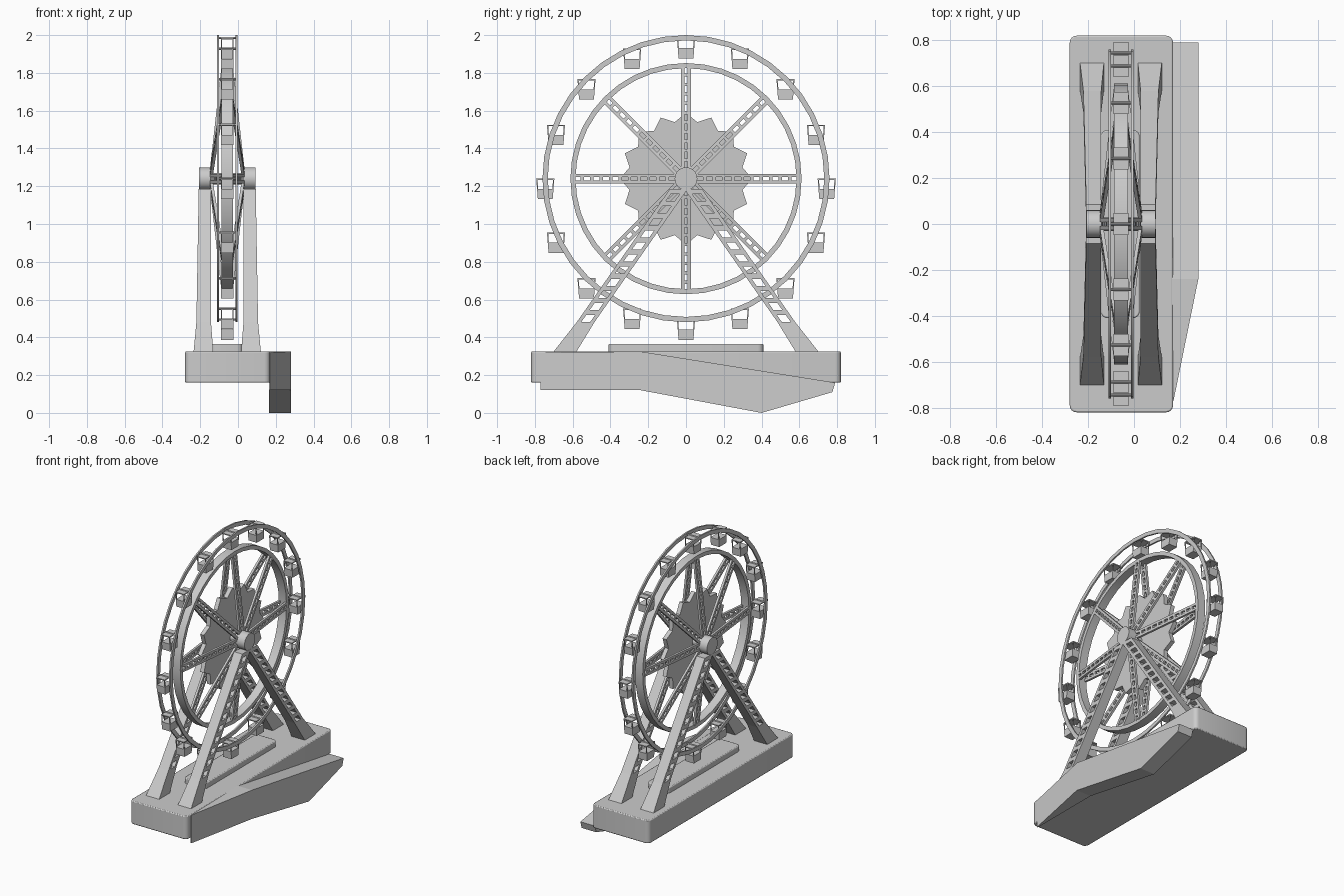
import bpy, bmesh, math
from mathutils import Vector

if "Cube" in bpy.data.objects:
    bpy.data.objects.remove(bpy.data.objects["Cube"])

CX, CZ = -0.057, 1.24      # wheel centre


def finish(bm, name, smooth=False):
    bmesh.ops.recalc_face_normals(bm, faces=bm.faces[:])
    me = bpy.data.meshes.new(name)
    bm.to_mesh(me)
    bm.free()
    ob = bpy.data.objects.new(name, me)
    bpy.context.collection.objects.link(ob)
    if smooth:
        bpy.context.view_layer.objects.active = ob
        ob.select_set(True)
        bpy.ops.object.shade_smooth_by_angle(angle=math.radians(30))
        ob.select_set(False)
    return ob


def loft(bm, a, b):
    """Closed solid between two matching outlines."""
    va, vb = [bm.verts.new(p) for p in a], [bm.verts.new(p) for p in b]
    n = len(a)
    bm.faces.new(va)
    bm.faces.new(vb[::-1])
    for i in range(n):
        j = (i + 1) % n
        bm.faces.new((va[i], vb[i], vb[j], va[j]))


def block(bm, P, t0, t1, s0, s1):
    """Six-sided piece of a beam; P maps (along, across, thickness) to space."""
    corners = ((s0, -1), (s1, -1), (s1, 1), (s0, 1))
    loft(bm, [P(t0, s, k) for s, k in corners], [P(t1, s, k) for s, k in corners])


def ladder(bm, P, t0, t1, rungs, inner, fill):
    for s in (-1, 1):
        block(bm, P, t0, t1, s, s * inner)
    step = (t1 - t0) / rungs
    for i in range(rungs):
        block(bm, P, t0 + i * step, t0 + (i + fill) * step, -inner, inner)


def cylinder(bm, x0, x1, y, z, r, n):
    ring = [(y + r * math.cos(2 * math.pi * i / n), z + r * math.sin(2 * math.pi * i / n))
            for i in range(n)]
    loft(bm, [(x0, *p) for p in ring], [(x1, *p) for p in ring])


def rim(bm, x0, x1, r0, r1, n):
    rows = []
    for i in range(n):
        c, s = math.cos(2 * math.pi * i / n), math.sin(2 * math.pi * i / n)
        rows.append([bm.verts.new((x, r * c, CZ + r * s))
                     for x, r in ((x0, r0), (x1, r0), (x1, r1), (x0, r1))])
    for i in range(n):
        a, b = rows[i], rows[(i + 1) % n]
        for j in range(4):
            k = (j + 1) % 4
            bm.faces.new((a[j], a[k], b[k], b[j]))


def rounded_slab(name, x0, x1, y0, y1, z0, z1, r):
    pts = []
    for cx, cy, a0 in ((x1 - r, y1 - r, 0), (x0 + r, y1 - r, 90),
                       (x0 + r, y0 + r, 180), (x1 - r, y0 + r, 270)):
        for i in range(5):
            a = math.radians(a0 + i * 22.5)
            pts.append((cx + r * math.cos(a), cy + r * math.sin(a)))
    bm = bmesh.new()
    loft(bm, [(*p, z0) for p in pts], [(*p, z1) for p in pts])
    ob = finish(bm, name, True)
    bev = ob.modifiers.new("edge", "BEVEL")
    bev.width, bev.segments, bev.limit_method = 0.006, 2, 'ANGLE'
    bev.angle_limit = math.radians(50)


# base and boarding platform
rounded_slab("base", -0.28, 0.17, -0.82, 0.82, 0.16, 0.325, 0.03)
rounded_slab("platform", -0.145, 0.025, -0.41, 0.41, 0.32, 0.365, 0.03)

# angled side wedge
profile = [(-0.77, 0.12), (-0.77, 0.32), (-0.24, 0.325), (0.79, 0.16),
           (0.775, 0.11), (0.40, 0.0), (-0.24, 0.12)]
bm = bmesh.new()
loft(bm, [(0.165, y, z) for y, z in profile],
     [(0.28 if y > -0.5 else 0.172, y, z) for y, z in profile])
finish(bm, "side_wedge")

# A-frame legs
bm = bmesh.new()
for sx in (-1, 1):
    for sy in (-1, 1):
        def P(t, s, k):
            half = 0.032 + 0.008 * t + max(0, t - 0.83) * 0.07
            wide = 0.047 + max(0, t - 0.83) * 0.08
            return Vector((CX + sx * (0.118 + 0.008 * t) + k * half,
                           sy * (0.64 * t + s * wide), CZ - 0.915 * t))
        ladder(bm, P, 0.06, 0.83, 11, 0.5, 0.42)
        block(bm, P, 0.83, 1.0, -1, 1)
finish(bm, "support_legs")

# hub caps and axle
bm = bmesh.new()
for s in (-1, 1):
    cylinder(bm, CX + s * 0.078, CX + s * 0.15, 0, CZ, 0.06, 32)
cylinder(bm, CX - 0.09, CX + 0.09, 0, CZ, 0.03, 24)
finish(bm, "hub", True)

# twin outer rims and inner rim
bm = bmesh.new()
for s in (-1, 1):
    rim(bm, CX + s * 0.044, CX + s * 0.055, 0.732, 0.76, 40)
finish(bm, "outer_rims", True)
bm = bmesh.new()
rim(bm, CX - 0.03, CX + 0.03, 0.585, 0.612, 40)
finish(bm, "inner_rim", True)

# eight pairs of slotted spokes, leaning in towards the rim
bm = bmesh.new()
for i in range(8):
    a = math.pi * i / 4
    c, sn = math.cos(a), math.sin(a)
    for sx in (-1, 1):
        def P(t, s, k):
            r = 0.04 + 0.55 * t
            w = 0.026 * s
            return Vector((CX + sx * (0.085 - 0.062 * t) + k * 0.008,
                           r * c - w * sn, CZ + r * sn + w * c))
        ladder(bm, P, 0.0, 1.0, 11, 0.35, 0.35)
finish(bm, "spokes")

# toothed centre disc
bm = bmesh.new()
star = []
for i in range(32):
    a, r = math.pi * i / 16, (0.35, 0.305)[i % 2]
    star.append((r * math.cos(a), CZ + r * math.sin(a)))
loft(bm, [(CX - 0.015, *p) for p in star], [(CX + 0.015, *p) for p in star])
finish(bm, "star_disc")

# sixteen hanging cabins with cross rods
for i in range(16):
    a = 2 * math.pi * i / 16
    py, pz = 0.745 * math.cos(a), CZ + 0.745 * math.sin(a)
    bm = bmesh.new()

    def P(t, s, k):
        taper = 1.0 - 0.18 * t
        return Vector((CX + k * 0.033, py + s * 0.048 * taper, pz - 0.108 * t))

    def Q(sx):
        return lambda t, s, k: P(t, s, sx * (0.93 + 0.07 * k))

    block(bm, P, 0.0, 0.07, -1, 1)
    block(bm, P, 0.5, 1.0, -1, 1)
    for sx in (-1, 1):
        for s in (-1, 1):
            block(bm, Q(sx), 0.07, 0.5, s, s * 0.86)
    cylinder(bm, CX - 0.05, CX + 0.05, py, pz, 0.006, 8)
    finish(bm, "cabin_%02d" % (i + 1))
